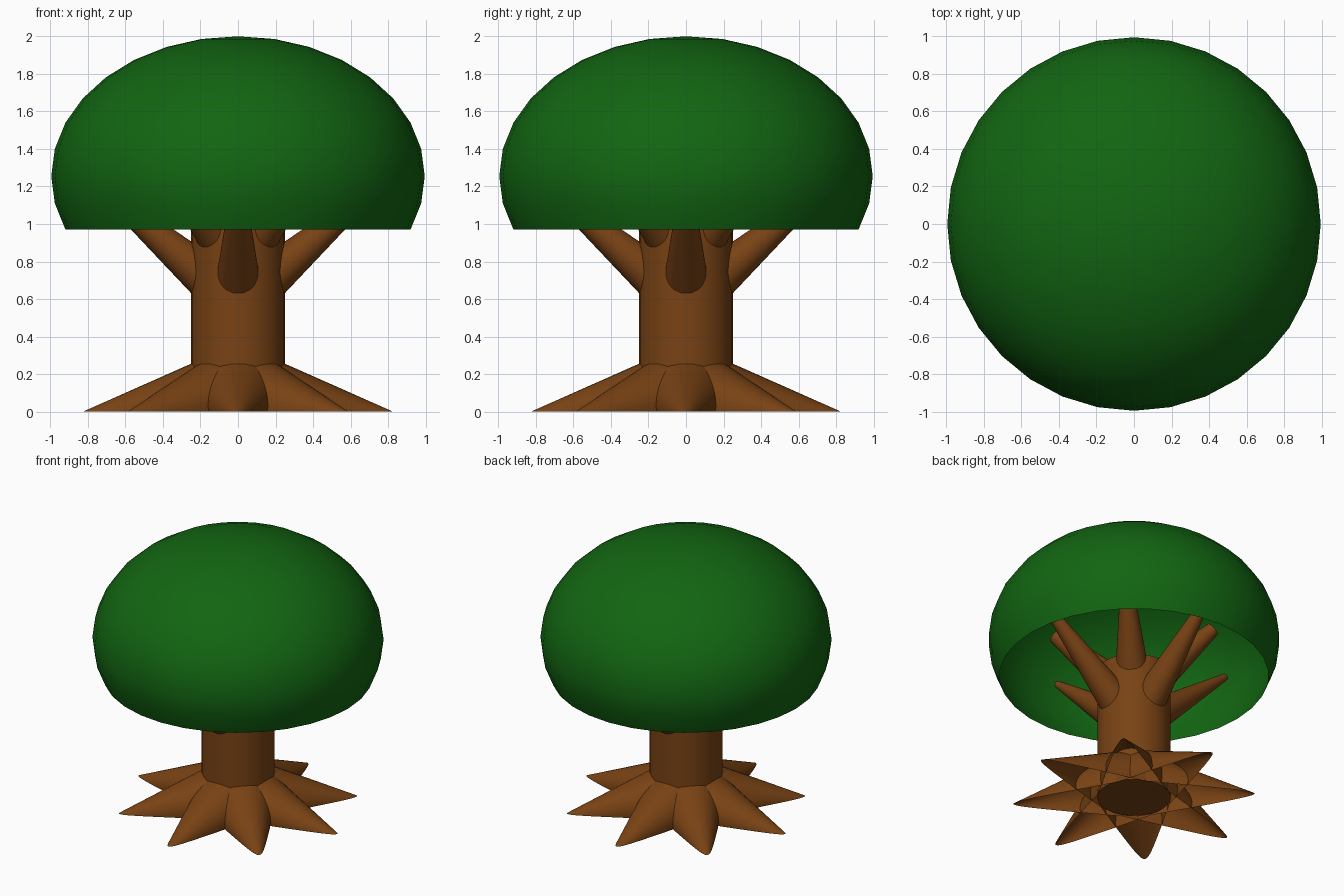
import bpy, bmesh, math
from mathutils import Vector, Matrix

if "Cube" in bpy.data.objects:
    bpy.data.objects.remove(bpy.data.objects["Cube"])


def material(name, rgb):
    m = bpy.data.materials.new(name)
    m.diffuse_color = (*rgb, 1)
    m.use_nodes = True
    m.node_tree.nodes["Principled BSDF"].inputs["Base Color"].default_value = m.diffuse_color
    return m


BARK = material("bark", (0.19, 0.055, 0.007))
LEAF = material("leaf", (0.006, 0.13, 0.006))


def finish(bm, name, mat):
    bmesh.ops.recalc_face_normals(bm, faces=bm.faces)
    me = bpy.data.meshes.new(name)
    bm.to_mesh(me)
    bm.free()
    ob = bpy.data.objects.new(name, me)
    bpy.context.collection.objects.link(ob)
    me.materials.append(mat)
    bpy.ops.object.select_all(action='DESELECT')
    ob.select_set(True)
    bpy.context.view_layer.objects.active = ob
    bpy.ops.object.shade_smooth_by_angle(angle=math.radians(40))
    return ob


def cone(p0, p1, r0, r1, caps=True):
    """Tapered round limb between two points."""
    p0, p1 = Vector(p0), Vector(p1)
    d = p1 - p0
    bm = bmesh.new()
    bmesh.ops.create_cone(bm, cap_ends=caps, segments=32, radius1=r0, radius2=r1, depth=d.length)
    rot = Vector((0, 0, 1)).rotation_difference(d).to_matrix().to_4x4()
    bm.transform(Matrix.Translation((p0 + p1) / 2) @ rot)
    return bm


def spin(bm, angle):
    bm.transform(Matrix.Rotation(angle, 4, 'Z'))


# canopy: squashed sphere, open at the flat bottom
bm = bmesh.new()
bmesh.ops.create_uvsphere(bm, u_segments=32, v_segments=16, radius=1)
low = [v for v in bm.verts if v.co.z < -math.sin(math.radians(24))]
bmesh.ops.delete(bm, geom=low, context='VERTS')
bm.transform(Matrix.Translation((0, 0, 1.255)) @ Matrix.Diagonal((0.995, 0.995, 0.745, 1)))
finish(bm, "canopy", LEAF)

# trunk
finish(cone((0, 0, 0.01), (0, 0, 1.0), 0.25, 0.25), "trunk", BARK)

# branches: four long ones, four short higher ones on the diagonals
for i in range(4):
    a = i * math.pi / 2
    bm = cone((0.1, 0, 0.654), (0.81, 0, 1.26), 0.125, 0.025)
    spin(bm, a)
    finish(bm, f"long_branch_{i + 1}", BARK)
    bm = cone((0.1, 0, 0.886), (0.54, 0, 1.31), 0.122, 0.05)
    spin(bm, a + math.pi / 4)
    finish(bm, f"short_branch_{i + 1}", BARK)

# roots: eight cones sinking into the ground, trimmed flat and hollow below
for i in range(8):
    bm = cone((0.1, 0, 0), (0.905, 0, 0), 0.246, 0.002, caps=False)
    for v in bm.verts:
        v.co.z += 0.037 - 0.14 * (v.co.x - 0.379)
    bmesh.ops.bisect_plane(bm, geom=bm.verts[:] + bm.edges[:] + bm.faces[:],
                           plane_co=(0, 0, 0), plane_no=(0, 0, 1), clear_inner=True)
    spin(bm, i * math.pi / 4)
    finish(bm, f"root_{i + 1}", BARK)
